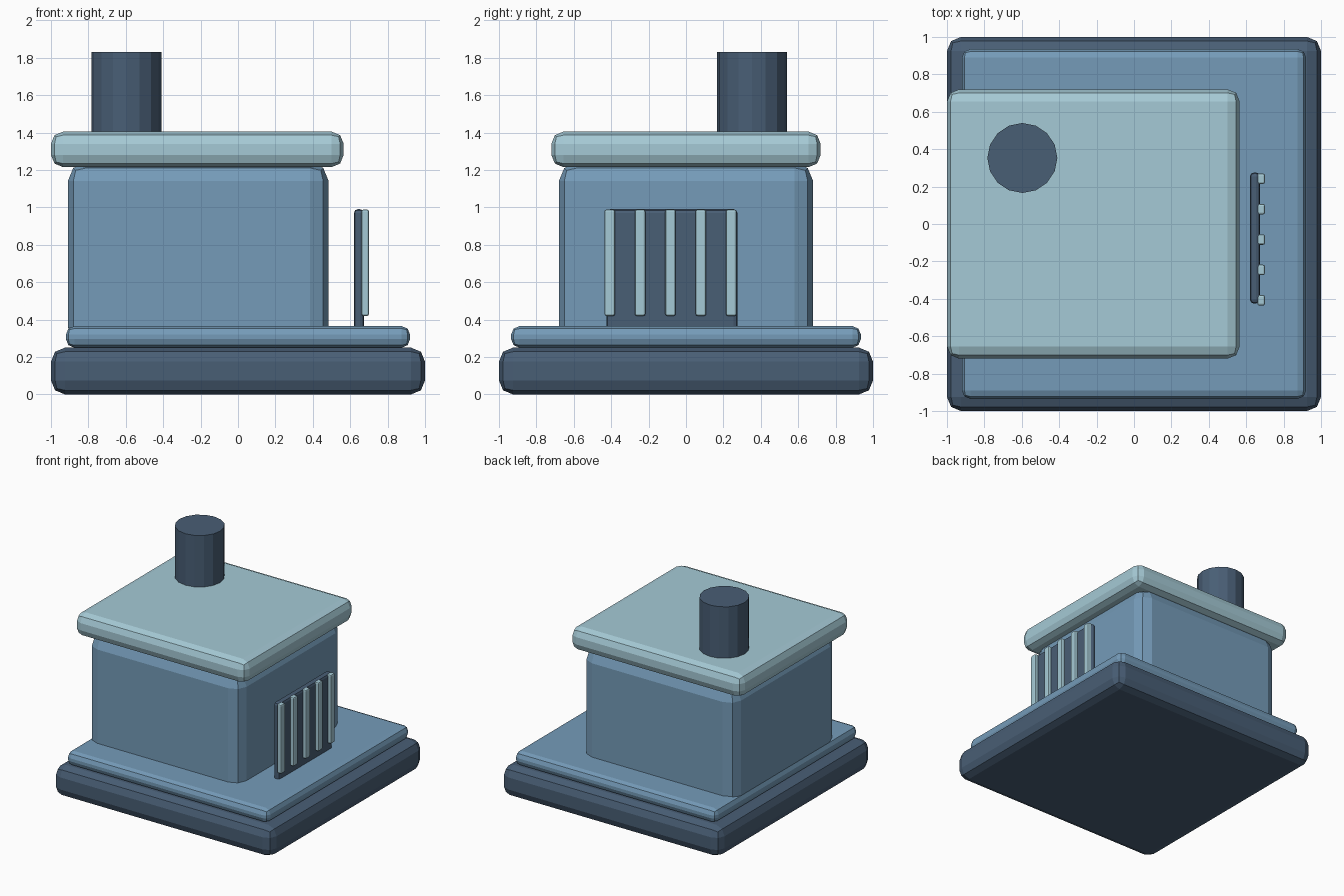
import bpy

if "Cube" in bpy.data.objects:
    bpy.data.objects.remove(bpy.data.objects["Cube"])


def material(name, rgb):
    m = bpy.data.materials.new(name)
    m.diffuse_color = (*rgb, 1)
    m.use_nodes = True
    m.node_tree.nodes["Principled BSDF"].inputs["Base Color"].default_value = m.diffuse_color
    return m


NAVY = material("dark slate blue", (0.066, 0.112, 0.178))
BLUE = material("mid blue", (0.178, 0.330, 0.485))
PALE = material("pale teal", (0.378, 0.590, 0.670))


def block(name, xs, ys, zs, bevel, mat):
    """Box spanning the given ranges, with two-step chamfered edges."""
    spans = (xs, ys, zs)
    bpy.ops.mesh.primitive_cube_add(size=1, location=[(a + b) / 2 for a, b in spans])
    ob = bpy.context.object
    ob.name = name
    ob.scale = [b - a for a, b in spans]
    bpy.ops.object.transform_apply(location=False, rotation=False, scale=True)
    mod = ob.modifiers.new("edge bevel", 'BEVEL')
    mod.width = bevel
    mod.segments = 2
    ob.data.materials.append(mat)
    return ob


# Stacked base slabs
block("base_slab", (-1, 1), (-1, 1), (0, 0.25), 0.075, NAVY)
block("upper_slab", (-0.92, 0.92), (-0.935, 0.935), (0.25, 0.365), 0.045, BLUE)

# House body and overhanging roof
block("body", (-0.91, 0.485), (-0.68, 0.68), (0.26, 1.24), 0.1, BLUE)
block("roof", (-1, 0.565), (-0.72, 0.72), (1.215, 1.405), 0.065, PALE)

# Chimney
bpy.ops.mesh.primitive_cylinder_add(vertices=16, radius=0.187, depth=0.53,
                                    location=(-0.597, 0.353, 1.565))
chimney = bpy.context.object
chimney.name = "chimney"
chimney.data.materials.append(NAVY)

# Free-standing grille panel with a row of slats
block("grille_panel", (0.62, 0.673), (-0.425, 0.275), (0.28, 0.99), 0.02, NAVY)
for i in range(5):
    y = -0.408 + 0.1625 * i
    block(f"grille_slat_{i + 1}", (0.66, 0.70), (y - 0.028, y + 0.028),
          (0.42, 0.988), 0.01, PALE)
